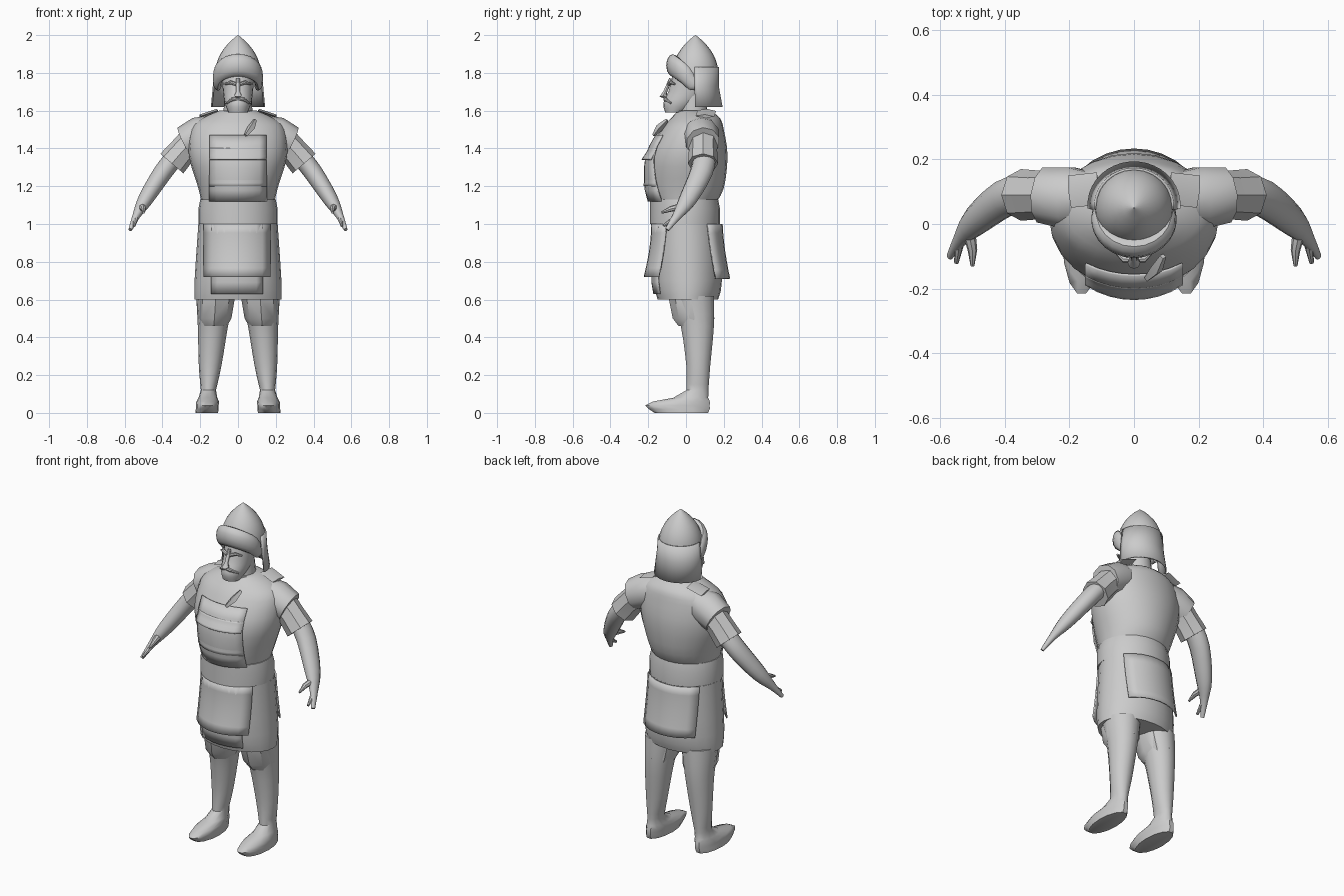
import bpy, bmesh
from math import sin, cos, pi, radians
from mathutils import Vector

cube = bpy.data.objects.get("Cube")
if cube:
    bpy.data.objects.remove(cube, do_unlink=True)

grey = bpy.data.materials.new("plain grey")
grey.use_nodes = True
grey.diffuse_color = (.6, .6, .6, 1)
grey.node_tree.nodes["Principled BSDF"].inputs["Base Color"].default_value = grey.diffuse_color


def smooth(points, steps):
    """Fill in a curve through the given rows of values."""
    result = []
    last = len(points) - 1
    for i in range(last):
        before, start, end, after = (points[max(0, min(last, k))] for k in range(i - 1, i + 3))
        for step in range(steps):
            t = step / steps
            result.append([b + t / 2 * (c - a + t * (2 * a - 5 * b + 4 * c - d + t * (3 * (b - c) + d - a)))
                           for a, b, c, d in zip(before, start, end, after)])
    return result + [list(points[last])]


def skin(name, rings, closed=True, side=1, angle=40, thick=0):
    """Join rings of points with faces and add the object."""
    bm = bmesh.new()
    rows = [[bm.verts.new((x * side, y, z)) for x, y, z in ring] for ring in rings]
    count = len(rows[0])
    for lower, upper in zip(rows, rows[1:]):
        for i in range(count if closed else count - 1):
            j = (i + 1) % count
            bm.faces.new((lower[i], lower[j], upper[j], upper[i]))
    if closed:
        bm.faces.new(rows[0])
        bm.faces.new(rows[-1])
    bmesh.ops.recalc_face_normals(bm, faces=bm.faces)
    mesh = bpy.data.meshes.new(name)
    bm.to_mesh(mesh)
    bm.free()
    mesh.materials.append(grey)
    ob = bpy.data.objects.new(name, mesh)
    bpy.context.collection.objects.link(ob)
    if thick:
        modifier = ob.modifiers.new("thickness", 'SOLIDIFY')
        modifier.thickness = thick
        modifier.offset = 0
    bpy.ops.object.select_all(action='DESELECT')
    ob.select_set(True)
    bpy.context.view_layer.objects.active = ob
    bpy.ops.object.shade_smooth_by_angle(angle=radians(angle))


def body(name, rows, sides=20, centre=0, lean=0, arc=None, **options):
    """Stack level ovals; row = height, half width, front y, back y."""
    rings = []
    for z, half, front, back in rows:
        ring = []
        for i in range(sides):
            a = 2 * pi * i / sides
            if arc:
                a = pi / 2 + radians(arc) * (i / (sides - 1) - .5)
            ring.append((centre + lean * z + half * cos(a), (front + back) / 2 + (back - front) / 2 * sin(a), z))
        rings.append(ring)
    skin(name, rings, closed=not arc, **options)


def tube(name, points, sides=8, ref=(0, 1, 0), flat=1, **options):
    """Sweep an oval along a path; point = x, y, z, radius; flat scales it along ref."""
    centres = [Vector(p[:3]) for p in points]
    rings = []
    for i, point in enumerate(points):
        along = (centres[min(i + 1, len(points) - 1)] - centres[max(i - 1, 0)]).normalized()
        across = along.cross(Vector(ref)).normalized()
        other = across.cross(along) * flat
        turns = [2 * pi * k / sides for k in range(sides)]
        rings.append([centres[i] + (across * cos(a) + other * sin(a)) * point[3] for a in turns])
    skin(name, rings, **options)


def panel(name, rows, left, right, bottom, top, hem, lift=.01, back=False):
    """Cloth plate that follows a body and stands off it by hem at its lower edge."""
    grid = []
    for k in range(7):
        t = k / 6
        z = bottom + (top - bottom) * t
        a, b = next((a, b) for a, b in zip(rows, rows[1:]) if z <= b[0])
        f = (z - a[0]) / (b[0] - a[0])
        half, front, rear = (p + (q - p) * f for p, q in zip(a[1:], b[1:]))
        gap = lift + (hem - lift) * (1 - t) ** 2
        line = []
        for i in range(9):
            x = left + (right - left) * i / 8
            depth = ((rear - front) / 2 + gap) * (1 - (x / half) ** 2) ** .5
            line.append((x, (front + rear) / 2 + (depth if back else -depth), z))
        grid.append(line)
    skin(name, grid, closed=False, thick=.008)


# Tunic, skirt and sash
tunic = smooth([(1.1, .19, -.17, .15), (1.19, .21, -.2, .2), (1.36, .26, -.2, .22),
                (1.5, .25, -.13, .2), (1.56, .19, -.08, .18), (1.6, .1, -.04, .13)], 3)
skirt = smooth([(.6, .23, -.15, .17), (.7, .23, -.17, .19), (1, .21, -.17, .18)], 3)
body("tunic", tunic, sides=24)
body("skirt", skirt, sides=24)
body("waist_sash", [(1, .21, -.19, .18), (1.08, .21, -.19, .18), (1.13, .2, -.19, .17)], sides=24)

# Apron bib with folds, lower apron with curled hems
panel("apron_bib", tunic, -.15, .15, 1.12, 1.47, hem=.02)
panel("bib_upper_fold", tunic, -.15, .15, 1.34, 1.4, hem=.03)
panel("bib_lower_fold", tunic, -.15, .15, 1.2, 1.3, hem=.02)
panel("apron_panel", skirt, -.14, .13, .63, 1, hem=.01)
panel("apron_flap", skirt, -.18, .17, .72, 1, hem=.05)
panel("back_flap", skirt, -.17, .17, .71, 1, hem=.04, back=True)
tube("collar_lapel", [(.09, -.1, 1.55, .01), (.07, -.14, 1.51, .02), (.04, -.17, 1.47, .01)], sides=4, ref=(1, 0, 0))

# Neck, head and nose
body("neck", [(1.54, .08, -.04, .12), (1.7, .07, -.03, .1)])
body("neck_band", [(1.57, .09, -.06, .12), (1.6, .09, -.05, .12)])
body("head", smooth([(1.59, .05, -.11, -.01), (1.64, .07, -.12, .07), (1.71, .08, -.09, .12), (1.84, .09, -.06, .14)], 3))
tube("nose", [(0, -.08, 1.77, .01), (0, -.11, 1.7, .01), (0, -.12, 1.68, .02), (0, -.1, 1.67, .01)])

# Pointed helmet, neck guard and rolled brow band
dome = []
for i in range(10):
    t = i / 9
    r = .12 * (1 - t ** 2.5) + .002
    dome.append((1.77 + .23 * t, r, .05 - r, .05 + r))
body("helmet_dome", dome, sides=24)
body("neck_guard", [(1.83, .12, -.06, .17), (1.73, .13, -.06, .17), (1.62, .14, -.07, .19)], arc=190, thick=.008)
brow = []
for i in range(17):
    a = radians(105 * (i / 8 - 1))
    rise = max(0, cos(a)) ** .7
    brow.append((.11 * sin(a), .03 - .1 * cos(a), 1.74 + .1 * rise, .02 + .015 * rise))
tube("brow_roll", brow, sides=12, ref=(0, 0, 1), flat=1.7)

leg = smooth([(.62, .1, -.08, .15), (.46, .08, -.03, .15), (.25, .06, 0, .13), (.12, .04, 0, .12)], 3)
foot = [(.08, .05, -.07, .12), (.06, .06, -.18, .13), (.04, .06, -.22, .13), (.02, .06, -.2, .13), (0, .06, -.17, .12)]
arm = smooth([(.33, .1, 1.36, .05), (.4, .08, 1.27, .05), (.49, .01, 1.13, .04),
              (.54, -.05, 1.04, .02), (.57, -.1, .97, .01)], 3)
for label, s in (("left_", 1), ("right_", -1)):
    # Boot with a gathered cuff at the knee
    body(label + "leg_and_boot", leg + foot, sides=14, centre=.165, lean=-.07, side=s)
    body(label + "knee_cuff", [(.6, .1, -.09, .14), (.5, .09, -.07, .15), (.46, .07, -.04, .14)],
         sides=8, centre=.16, lean=-.07, side=s)
    # Sleeve in two layers
    tube(label + "shoulder_cap", [(.12, .08, 1.5, .08), (.2, .08, 1.47, .1), (.28, .09, 1.43, .09)], sides=10, side=s)
    tube(label + "sleeve", [(.22, .09, 1.46, .08), (.29, .09, 1.39, .075), (.35, .09, 1.32, .08)], side=s)
    # Arm, finger and thumb
    tube(label + "arm", arm, sides=12, flat=1.2, side=s)
    tube(label + "finger", [(.54, -.06, 1.03, .015), (.55, -.12, .99, .007)], ref=(1, 0, 0), side=s)
    tube(label + "thumb", [(.51, -.03, 1.09, .02), (.5, -.08, 1.08, .015), (.5, -.13, 1.06, .006)], ref=(1, 0, 0), side=s)
    # Shoulder tab, eyebrow and moustache
    tube(label + "shoulder_tab", [(.11, .11, 1.6, .01), (.2, .1, 1.57, .01)], sides=4, flat=5, side=s)
    tube(label + "eyebrow", [(.01, -.09, 1.74, .01), (.04, -.08, 1.75, .01), (.07, -.06, 1.74, .005)], ref=(0, 0, 1), side=s)
    tube(label + "moustache", [(0, -.11, 1.665, .01), (.03, -.11, 1.66, .01), (.06, -.08, 1.64, .006)], ref=(0, 0, 1), side=s)
